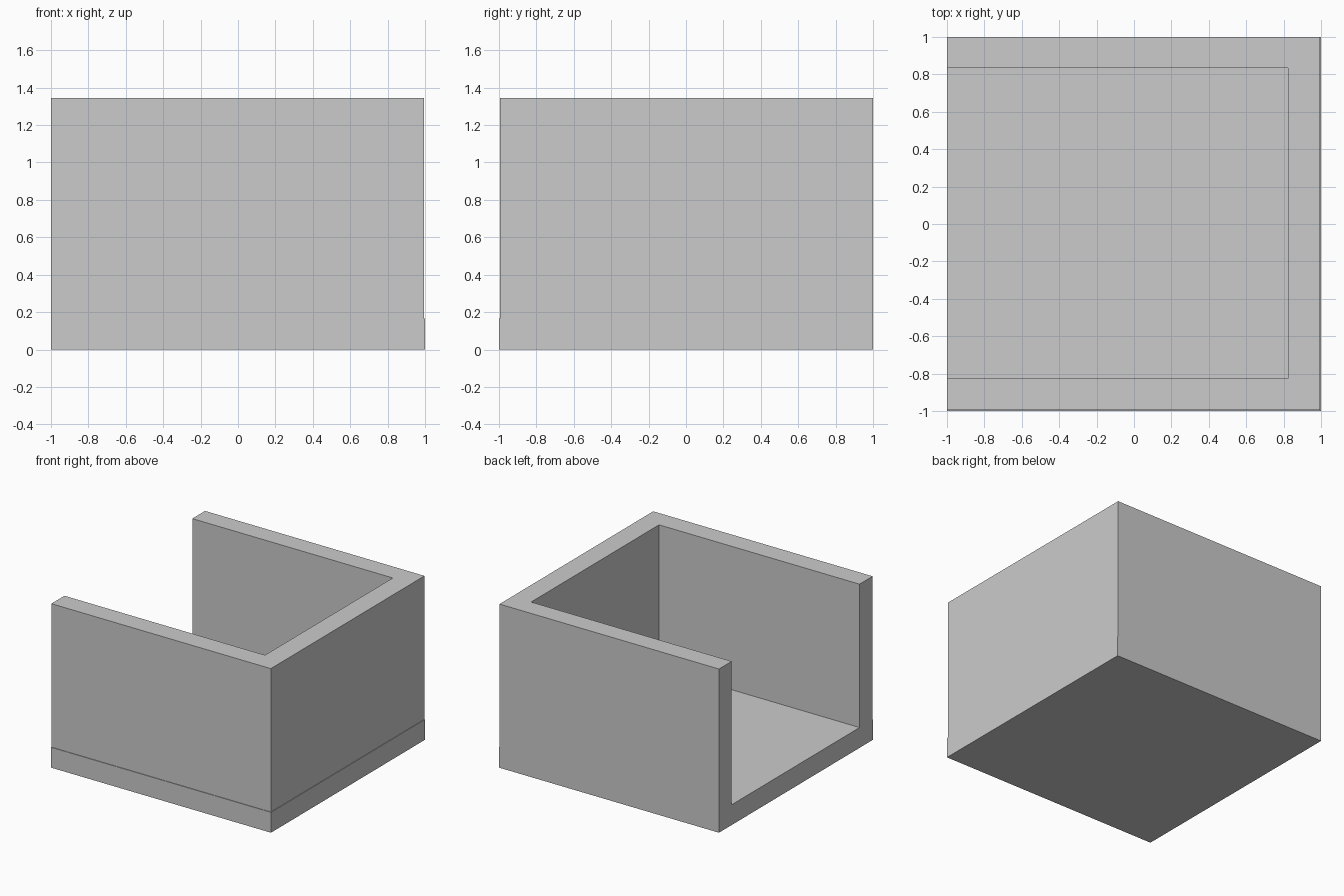
import bpy

if "Cube" in bpy.data.objects:
    bpy.data.objects.remove(bpy.data.objects["Cube"])


def box(name, lo, hi):
    """Axis-aligned box between two corners."""
    mid = [(a + b) / 2 for a, b in zip(lo, hi)]
    bpy.ops.mesh.primitive_cube_add(size=1, location=mid)
    ob = bpy.context.object
    ob.name = name
    ob.scale = [b - a for a, b in zip(lo, hi)]
    bpy.ops.object.transform_apply(location=False, rotation=False, scale=True)
    return ob


HEIGHT = 1.345
FLOOR = 0.167

# Floor slab
box("floor", (-1, -1, 0), (1, 1, FLOOR))

# Side walls, open at the left end, butting against the end wall
box("front_wall", (-1, -0.995, FLOOR), (0.823, -0.825, HEIGHT))
box("back_wall", (-1, 0.835, FLOOR), (0.823, 1, HEIGHT))

# End wall on the right
box("end_wall", (0.823, -0.995, FLOOR), (0.995, 1, HEIGHT))
